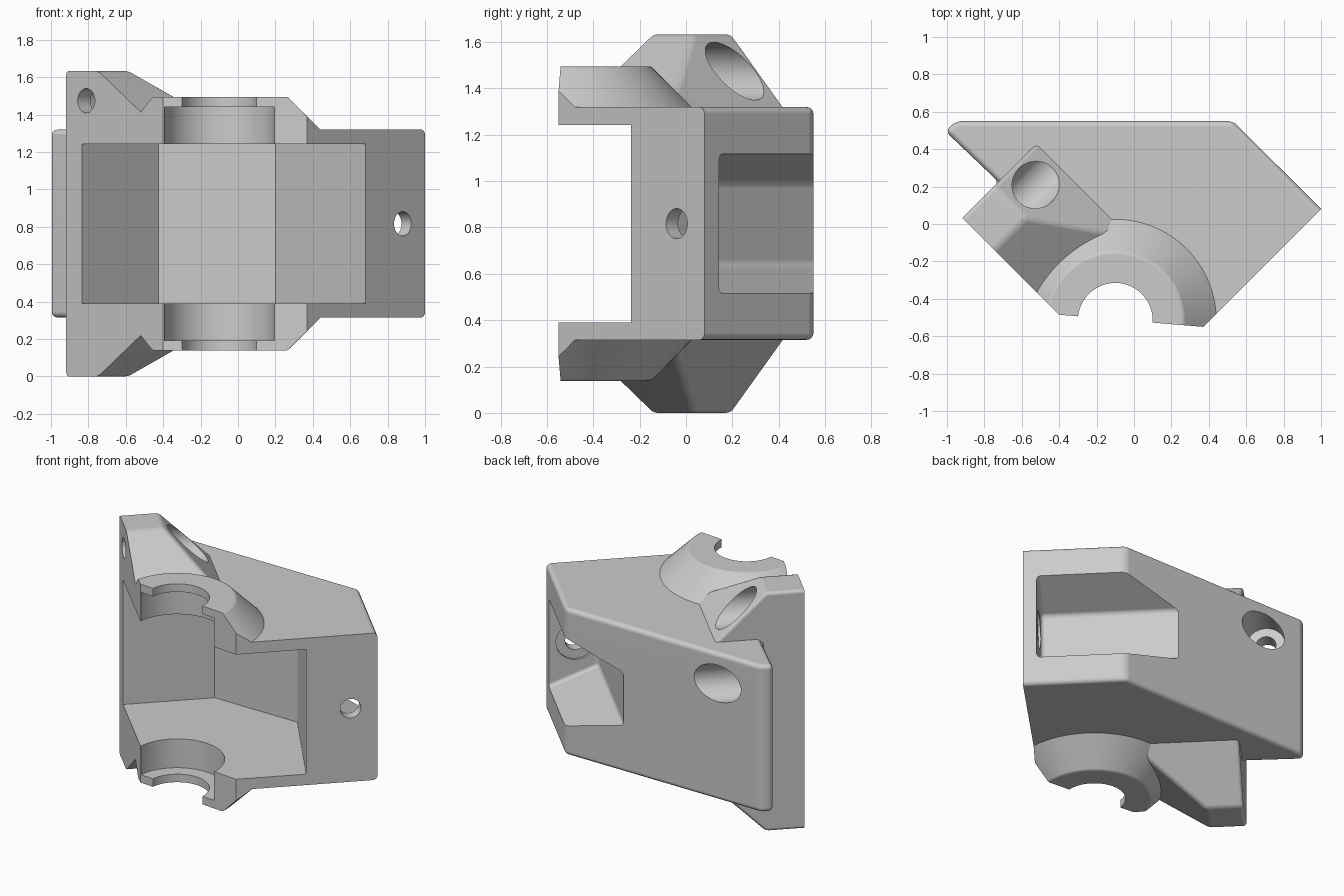
import bpy, bmesh
from math import sin, cos, pi, sqrt
from mathutils import Vector

if "Cube" in bpy.data.objects:
    bpy.data.objects.remove(bpy.data.objects["Cube"])

MID = 0.8165          # mirror plane height
CX, CY = -0.10, -0.515  # bearing axis


def uv(u, v, z):
    """Diagonal frame: u points front-right, v points back-right."""
    return Vector(((u + v) / sqrt(2), (v - u) / sqrt(2), z))


def finish(name, bm, bevel=0.0):
    bmesh.ops.recalc_face_normals(bm, faces=bm.faces)
    me = bpy.data.meshes.new(name)
    bm.to_mesh(me)
    bm.free()
    ob = bpy.data.objects.new(name, me)
    bpy.context.collection.objects.link(ob)
    if bevel:
        m = ob.modifiers.new("bevel", 'BEVEL')
        m.width, m.segments = bevel, 4
        m.limit_method, m.angle_limit = 'ANGLE', 0.4
        apply(ob, m)
    return ob


def apply(ob, mod):
    bpy.context.view_layer.objects.active = ob
    bpy.ops.object.modifier_apply(modifier=mod.name)


def prism(name, outline, z0, z1, bevel=0.0):
    bm = bmesh.new()
    f = bm.faces.new([bm.verts.new((x, y, z0)) for x, y in outline])
    ext = bmesh.ops.extrude_face_region(bm, geom=[f])["geom"]
    bmesh.ops.translate(bm, vec=(0, 0, z1 - z0),
                        verts=[g for g in ext if isinstance(g, bmesh.types.BMVert)])
    return finish(name, bm, bevel)


def hull(name, points, bevel=0.0):
    bm = bmesh.new()
    for p in points:
        bm.verts.new(p)
    out = bmesh.ops.convex_hull(bm, input=bm.verts)
    loose = {g for g in out["geom_interior"] if isinstance(g, bmesh.types.BMVert)}
    bmesh.ops.delete(bm, geom=list(loose), context='VERTS')
    bmesh.ops.dissolve_limit(bm, angle_limit=0.01, verts=bm.verts, edges=bm.edges)
    return finish(name, bm, bevel)


def cylinder(name, a, b, r, n=64):
    bm = bmesh.new()
    a, b = Vector(a), Vector(b)
    d = b - a
    bmesh.ops.create_cone(bm, cap_ends=True, segments=n, radius1=r, radius2=r, depth=d.length)
    q = d.to_track_quat('Z', 'Y').to_matrix().to_4x4()
    q.translation = (a + b) / 2
    bm.transform(q)
    return finish(name, bm)


def combine(ob, other, op):
    other.hide_render = True
    m = ob.modifiers.new("bool", 'BOOLEAN')
    m.operation, m.object, m.solver = op, other, 'EXACT'
    apply(ob, m)
    bpy.data.objects.remove(other)


# Main block, oversized towards the front and trimmed later
body = prism("bearing_bracket",
             [(-1.008, 0.495), (-0.953, 0.55), (0.53, 0.55), (1.2, -0.12), (0.6, -0.9),
              (-0.6, -0.9), (-1.2, -0.255), (-0.722, 0.223)], 0.315, 1.32, 0.03)

# Mounting ear with sloped sides, mirrored above and below the block
pts = []
for s in (1, -1):
    for u1, v1, h in ((-0.43, -0.385, 0.8165), (0.13, 0.005, 0.4335)):
        pts += [uv(u, v, MID + s * h) for u in (-0.672, u1) for v in (-1.0, v1)]
combine(body, hull("ear", pts, 0.022), 'UNION')

# Conical bearing boss on both ends
pts = [(CX + r * cos(2 * pi * i / 96), CY + r * sin(2 * pi * i / 96), MID + s * h)
       for s in (1, -1) for r, h in ((0.365, 0.6785), (0.61, 0.4335)) for i in range(96)]
combine(body, hull("boss", pts, 0.012), 'UNION')

# Flat front-left, front and front-right faces
cutters = [prism("front_trim", [(-1.5, 0.61), (-0.4, -0.485), (0.37, -0.55), (1.5, 0.58),
                                (1.5, -2), (-1.5, -2)], -0.5, 2.2)]

# Inner cavity and stepped bearing bore
cutters.append(prism("cavity", [(-1.1, -0.32), (-0.425, 0.355), (0.2, 0.355), (0.76, -0.333),
                                (1.0, -1.2), (-1.1, -1.2)], 0.39, 1.243))
for r, h in ((0.295, 0.6235), (0.2, 1.0)):
    cutters.append(cylinder("bore", (CX, CY, MID - h), (CX, CY, MID + h), r, 96))

# Tapered screw pocket in the back right corner
cutters.append(hull("pocket", [uv(u, v, MID + s * h) for u in (-0.6, 0.562)
                               for v, h in ((0.45, 0.18), (1.0, 0.393)) for s in (1, -1)], 0.025))

# Screw holes with counterbores
for s in (1, -1):
    for u, h, v0, v1 in ((-0.52, 0.658, -0.9, -0.53), (-0.83, 0.298, -0.6, -0.25)):
        z = MID + s * h
        cutters.append(cylinder("screw_hole", uv(u, v0, z), uv(u, v1 + 0.1, z), 0.065, 48))
        cutters.append(cylinder("counterbore", uv(u, v1, z), uv(u, 0.5, z), 0.125))
cutters.append(cylinder("screw_hole", uv(0.5, 0.594, MID), uv(0.9, 0.594, MID), 0.065, 48))
cutters.append(cylinder("counterbore", uv(0.3, 0.594, MID), uv(0.577, 0.594, MID), 0.125))

for c in cutters:
    combine(body, c, 'DIFFERENCE')

# Smooth curved areas, keep sharp edges
bpy.ops.object.select_all(action='DESELECT')
body.select_set(True)
bpy.context.view_layer.objects.active = body
bpy.ops.object.shade_smooth_by_angle(angle=0.5)
wn = body.modifiers.new("weighted_normals", 'WEIGHTED_NORMAL')
wn.keep_sharp = True
